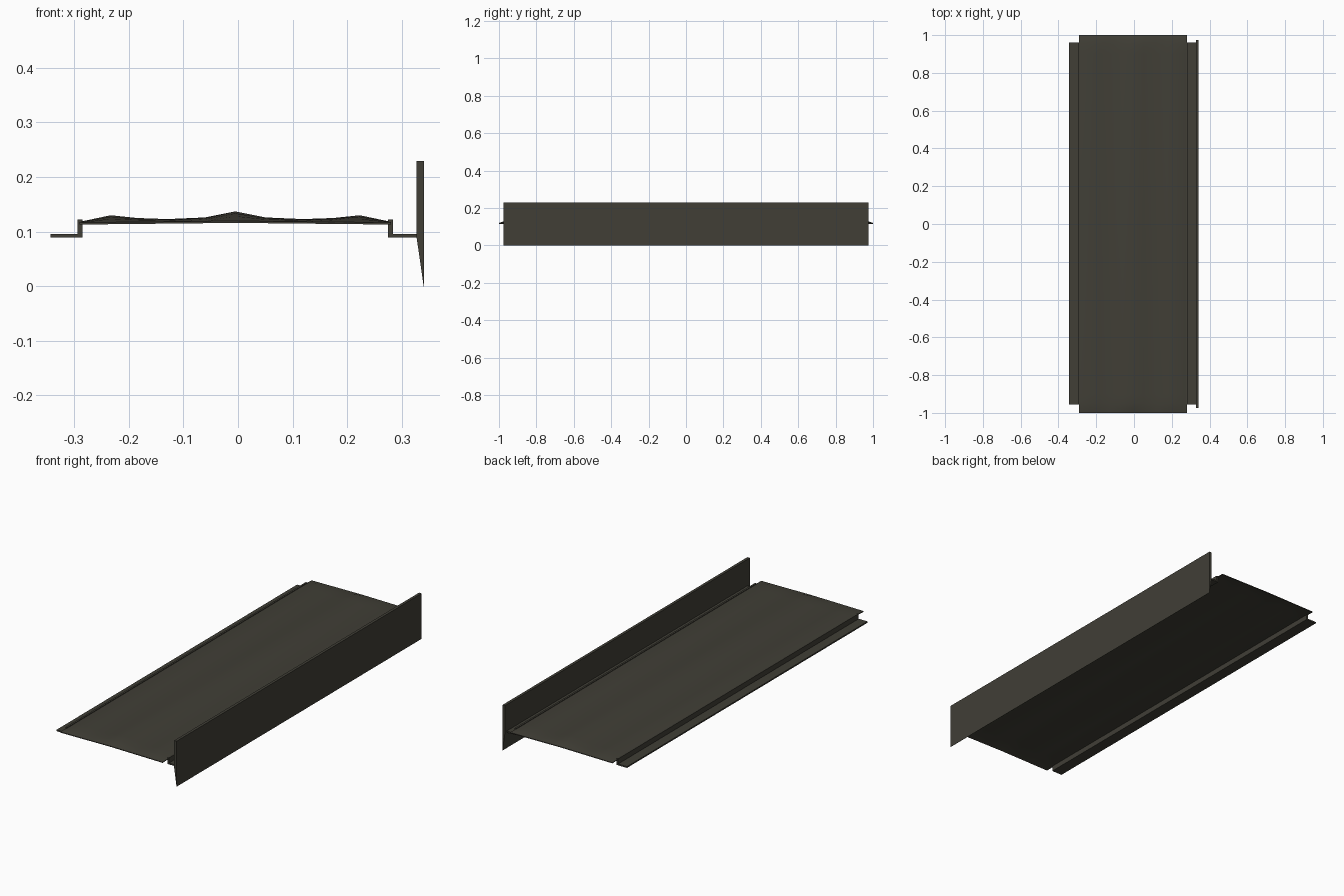
import bpy, bmesh

if "Cube" in bpy.data.objects:
    bpy.data.objects.remove(bpy.data.objects["Cube"])

mat = bpy.data.materials.new("dark olive grey")
mat.diffuse_color = (0.052, 0.049, 0.037, 1)
mat.use_nodes = True
mat.node_tree.nodes["Principled BSDF"].inputs["Base Color"].default_value = mat.diffuse_color


def loft(name, sections, smooth=False):
    """Skin a list of (y, closed xz outline) sections into a capped solid."""
    bm = bmesh.new()
    rings = [[bm.verts.new((x, y, z)) for x, z in pts] for y, pts in sections]
    n = len(rings[0])
    for a, b in zip(rings, rings[1:]):
        for i in range(n):
            j = (i + 1) % n
            bm.faces.new((a[i], a[j], b[j], b[i]))
    bm.faces.new(rings[0])
    bm.faces.new(rings[-1])
    bmesh.ops.recalc_face_normals(bm, faces=bm.faces)
    mesh = bpy.data.meshes.new(name)
    bm.to_mesh(mesh)
    bm.free()
    mesh.materials.append(mat)
    obj = bpy.data.objects.new(name, mesh)
    bpy.context.collection.objects.link(obj)
    if smooth:
        bpy.context.view_layer.objects.active = obj
        obj.select_set(True)
        bpy.ops.object.shade_smooth_by_angle(angle=0.6)
        obj.select_set(False)
    return obj


def extrude(name, pts, y0, y1):
    return loft(name, [(y0, pts), (y1, pts)])


# Deck: ridged sheet whose ridges sink into thin flat ends
half = [(0, 0.137), (0.055, 0.126), (0.125, 0.123), (0.18, 0.125),
        (0.228, 0.130), (0.285, 0.118)]
ridges = [(-x, z) for x, z in half[:0:-1]] + half


def deck_outline(f):
    top, bottom = [], []
    for x, z in ridges:
        end = 0.1145 + 0.003 * (1 - abs(x) / 0.285)
        t = end + 0.002 + (z - end - 0.002) * f
        top.append((x - 0.005, t))
        bottom.append((x - 0.005, t - 0.0035))
    return top + bottom[::-1]


rise = [(1.0, 0), (0.975, 0.5), (0.95, 0.8), (0.9, 1)]
loft("deck", [(-y, deck_outline(f)) for y, f in rise]
     + [(y, deck_outline(f)) for y, f in rise[::-1]], smooth=True)

# Side rails: L sections, upright web with an outward flange
for name, s, outer in (("left_rail", -1, 0.338), ("right_rail", 1, 0.334)):
    pts = [(0.280, 0.122), (0.280, 0.089), (outer, 0.089), (outer, 0.096),
           (0.289, 0.096), (0.289, 0.122)]
    extrude(name, [(s * x - 0.005, z) for x, z in pts], -0.955, 0.96)

# Side board: upright plate tapering to a lower edge
extrude("side_board", [(0.327, 0.229), (0.341, 0.229), (0.341, 0.0),
                       (0.340, 0.0), (0.327, 0.090)], -0.975, 0.975)
